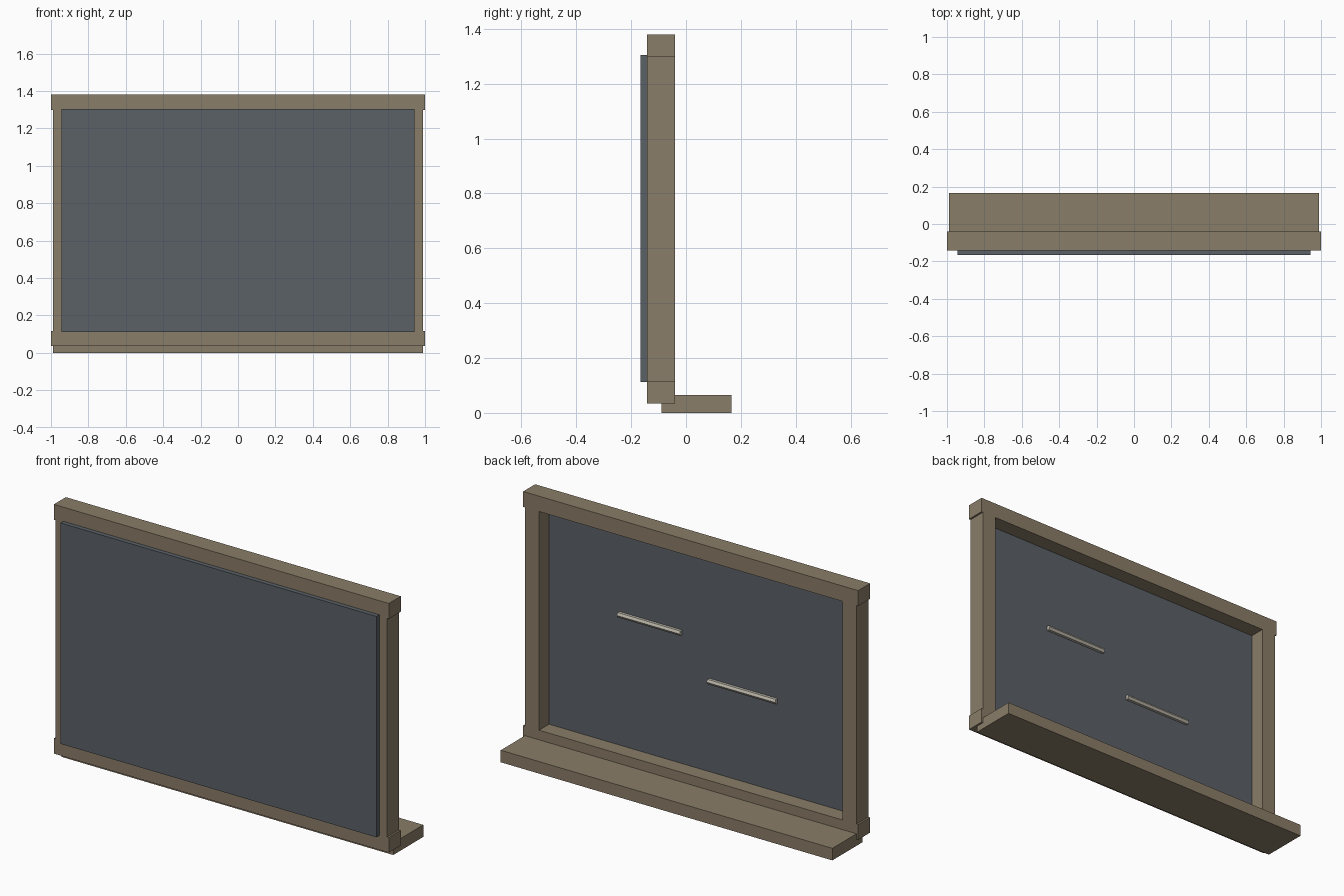
import bpy, math

if "Cube" in bpy.data.objects:
    bpy.data.objects.remove(bpy.data.objects["Cube"])


def material(name, rgb):
    m = bpy.data.materials.new(name)
    m.diffuse_color = (*rgb, 1)
    m.use_nodes = True
    m.node_tree.nodes["Principled BSDF"].inputs["Base Color"].default_value = m.diffuse_color
    return m


wood = material("brown wood", (0.255, 0.205, 0.140))
slate = material("dark slate", (0.105, 0.120, 0.136))
chalk = material("pale chalk", (0.50, 0.47, 0.40))


def box(name, x, y, z, mat):
    """Box from (min, max) ranges on each axis."""
    bpy.ops.mesh.primitive_cube_add(size=1, location=[sum(r) / 2 for r in (x, y, z)])
    ob = bpy.context.object
    ob.name = name
    ob.scale = [r[1] - r[0] for r in (x, y, z)]
    bpy.ops.object.transform_apply(location=False, rotation=False, scale=True)
    ob.data.materials.append(mat)
    return ob


def stick(name, x, y, z, radius):
    """Six-sided stick lying along x."""
    bpy.ops.mesh.primitive_cylinder_add(
        vertices=6, radius=radius, depth=x[1] - x[0],
        location=(sum(x) / 2, y, z), rotation=(0, math.pi / 2, 0))
    ob = bpy.context.object
    ob.name = name
    ob.data.materials.append(chalk)


# Frame: two full-width rails and two slightly inset posts
frame_y = (-0.142, -0.04)
box("top_rail", (-1, 1), frame_y, (1.297, 1.38), wood)
box("bottom_rail", (-1, 1), frame_y, (0.035, 0.117), wood)
for side, name in ((-1, "left_post"), (1, "right_post")):
    box(name, sorted((side * 0.905, side * 0.99)), frame_y, (0.117, 1.297), wood)

# Board panel standing slightly proud of the front
box("board_panel", (-0.943, 0.943), (-0.166, -0.125), (0.112, 1.304), slate)

# Tray at the foot, reaching backwards
box("tray", (-0.99, 0.99), (-0.09, 0.166), (0, 0.065), wood)

# Two pale sticks on the back of the panel
stick("upper_stick", (0.11, 0.485), -0.117, 0.825, 0.015)
stick("lower_stick", (-0.46, -0.05), -0.117, 0.608, 0.015)
